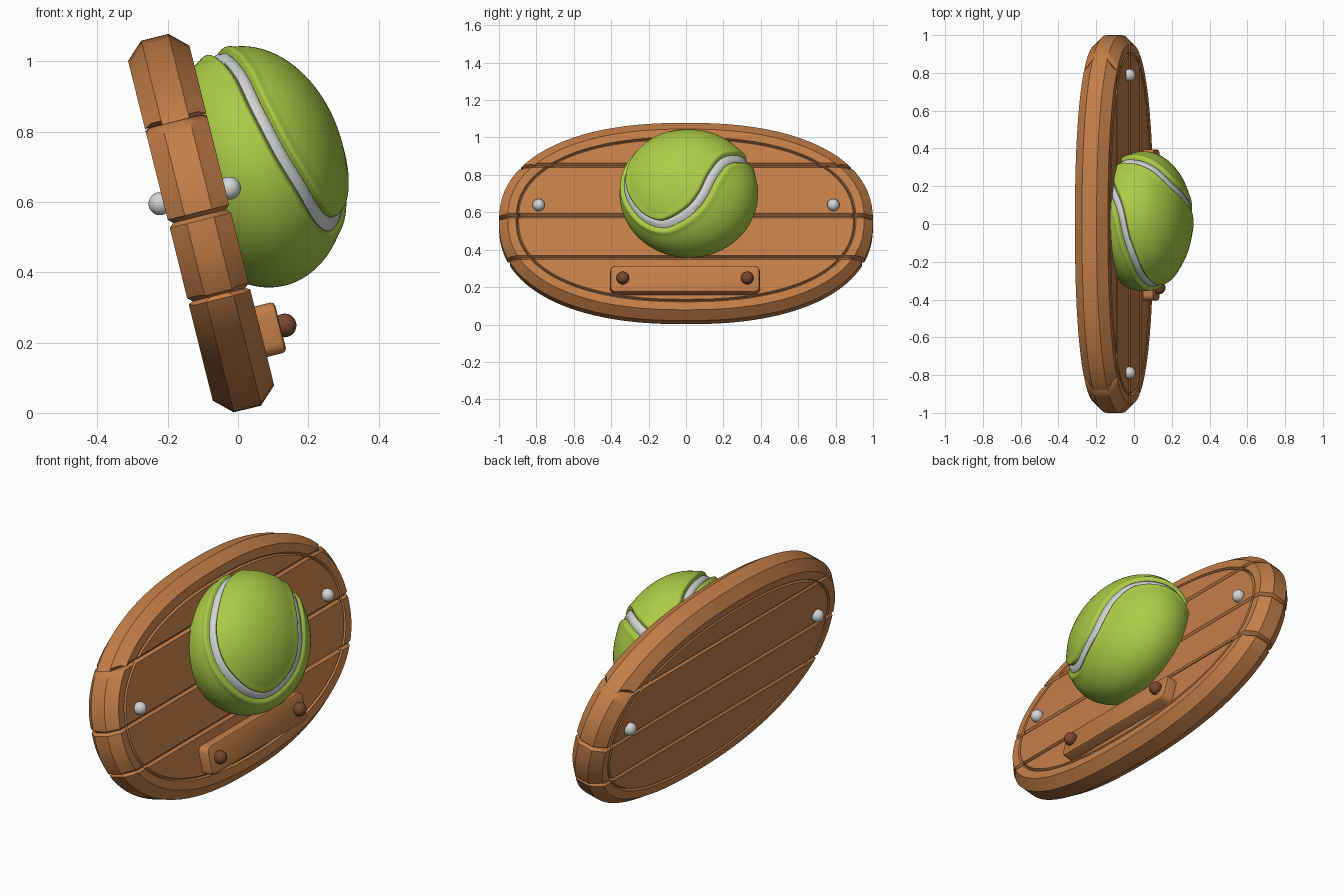
import bpy, bmesh, math
from mathutils import Matrix, Vector
from mathutils.kdtree import KDTree

if "Cube" in bpy.data.objects:
    bpy.data.objects.remove(bpy.data.objects["Cube"])

# Board frame: local x = world y, local y = up the tilted board, local z = board normal
T = math.radians(14)
s, c = math.sin(T), math.cos(T)
FRAME = Matrix(((0, -s, c, -0.105), (1, 0, 0, 0), (0, c, s, 0.54), (0, 0, 0, 1)))


def material(name, rgb):
    m = bpy.data.materials.new(name)
    m.diffuse_color = (*rgb, 1)
    m.use_nodes = True
    m.node_tree.nodes["Principled BSDF"].inputs["Base Color"].default_value = m.diffuse_color
    return m


WOOD = material("warm wood", (0.55, 0.21, 0.065))
DARK = material("dark brown", (0.19, 0.065, 0.027))
GREEN = material("lime green", (0.41, 0.60, 0.062))
WHITE = material("pale grey", (0.66, 0.66, 0.66))


def finish(bm, name, mat, angle=35):
    bmesh.ops.recalc_face_normals(bm, faces=bm.faces)
    bm.transform(FRAME)
    me = bpy.data.meshes.new(name)
    bm.to_mesh(me)
    bm.free()
    me.materials.append(mat)
    ob = bpy.data.objects.new(name, me)
    bpy.context.collection.objects.link(ob)
    bpy.context.view_layer.objects.active = ob
    ob.select_set(True)
    bpy.ops.object.shade_smooth_by_angle(angle=math.radians(angle))
    ob.select_set(False)
    return ob


def outline(a, b, n=96, e=2.3):
    pts = []
    for i in range(n):
        t = 2 * math.pi * i / n
        x, y = math.cos(t), math.sin(t)
        pts.append((a * math.copysign(abs(x) ** (2 / e), x),
                    b * math.copysign(abs(y) ** (2 / e), y)))
    return pts


# Oval plank board: chamfered rim, ring groove on both faces, plank seams
half = [(0.105, 0.09), (0.098, 0.078), (0.091, 0.09), (0.047, 0.09), (0, 0.04)]
profile = half + [(i, -z) for i, z in reversed(half)]
bm = bmesh.new()
rings = [[bm.verts.new((x, y, z)) for x, y in outline(1 - i, 0.545 - i)] for i, z in profile]
for r0, r1 in zip(rings, rings[1:]):
    for k in range(len(r0)):
        j = (k + 1) % len(r0)
        bm.faces.new((r0[k], r0[j], r1[j], r1[k]))
bm.faces.new(rings[0])
bm.faces.new(rings[-1])
for seam in (0.298, 0.02, -0.21):
    for off in (-0.012, 0.012, 0):
        bmesh.ops.bisect_plane(bm, geom=bm.verts[:] + bm.edges[:] + bm.faces[:], dist=1e-5,
                               plane_co=(0, seam + off, 0), plane_no=(0, 1, 0))
    for v in bm.verts:
        if abs(v.co.y - seam) < 1e-4:
            v.co.z -= math.copysign(0.013, v.co.z)
            v.co.x *= 0.985
finish(bm, "plank_board", WOOD)


# Lower name plate without lettering: rounded block with softened edge
bm = bmesh.new()
bmesh.ops.create_cube(bm, size=1, matrix=Matrix.Translation((-0.005, -0.341, 0.113))
                      @ Matrix.Diagonal((0.8, 0.148, 0.07, 1)))
corners = [e for e in bm.edges if abs(e.verts[0].co.z - e.verts[1].co.z) > 0.01]
bmesh.ops.bevel(bm, geom=corners, offset=0.03, segments=4, profile=0.5, affect='EDGES')
top = [e for e in bm.edges if all(v.co.z > 0.147 for v in e.verts)]
bmesh.ops.bevel(bm, geom=top, offset=0.012, segments=2, profile=0.5, affect='EDGES')
finish(bm, "lower_plate", WOOD)


# Round studs
def stud(name, x, y, z, r, mat):
    bm = bmesh.new()
    bmesh.ops.create_icosphere(bm, subdivisions=3, radius=r,
                               matrix=Matrix.Translation((x, y, z)))
    finish(bm, name, mat, 60)


for side, x in (("left", -0.338), ("right", 0.328)):
    stud("plate_bolt_" + side, x, -0.34, 0.16, 0.034, DARK)
for side, x in (("left", -0.788), ("right", 0.788)):
    stud("front_stud_" + side, x, 0.077, 0.102, 0.033, WHITE)
    stud("back_stud_" + side, x, 0.082, -0.1, 0.033, WHITE)

# Ball: flattened sphere with one winding closed seam (unit sphere points)
BALL = Matrix.Translation((0.015, 0.118, 0.189)) @ Matrix.Diagonal((0.37, 0.348, 0.256, 1))
path = [(0.82, 0.33, -0.45), (0.86, 0.46, -0.05), (0.8, 0.5, 0.33), (0.55, 0.4, 0.73),
        (0.365, 0.13, 0.92), (0.23, -0.17, 0.96), (0.07, -0.4, 0.915),
        (-0.176, -0.57, 0.8), (-0.39, -0.63, 0.67), (-0.635, -0.53, 0.56),
        (-0.84, -0.28, 0.46), (-0.94, 0.07, 0.31), (-0.86, 0.474, 0.18),
        (-0.61, 0.788, 0.09), (-0.29, 0.955, -0.03), (0.2, 0.95, -0.2), (0.58, 0.65, -0.5)]
P = [Vector(p).normalized() for p in path]
N = len(P)
line = []
for i in range(N):
    a, b, d, e = P[i - 1], P[i], P[(i + 1) % N], P[(i + 2) % N]
    for k in range(16):
        t = k / 16
        q = 0.5 * (2 * b + (d - a) * t + (2 * a - 5 * b + 4 * d - e) * t ** 2
                   + (3 * b - a - 3 * d + e) * t ** 3)
        line.append(q.normalized())

tree = KDTree(len(line))
for i, q in enumerate(line):
    tree.insert(q, i)
tree.balance()

bm = bmesh.new()
bmesh.ops.create_icosphere(bm, subdivisions=7, radius=1)
for v in bm.verts:
    d = tree.find(v.co)[2]
    t = min(max((d - 0.055) / 0.06, 0), 1)
    lip = 0.012 * math.exp(-((d - 0.13) / 0.05) ** 2)
    v.co *= 0.945 + 0.055 * t * t * (3 - 2 * t) + lip * t
bm.transform(BALL)
finish(bm, "ball", GREEN, 80)

# Pale seam strip lying in the ball's groove
bm = bmesh.new()
M = len(line)
rows = []
for i, q in enumerate(line):
    across = q.cross(line[(i + 1) % M] - line[i - 1]).normalized()
    rows.append([bm.verts.new((q + across * w).normalized() * r)
                 for w, r in ((-0.078, 0.94), (-0.062, 0.966), (0, 0.972),
                              (0.062, 0.966), (0.078, 0.94))])
for i in range(M):
    r0, r1 = rows[i], rows[(i + 1) % M]
    for k in range(4):
        bm.faces.new((r0[k], r0[k + 1], r1[k + 1], r1[k]))
bm.transform(BALL)
finish(bm, "ball_seam", WHITE, 60)
